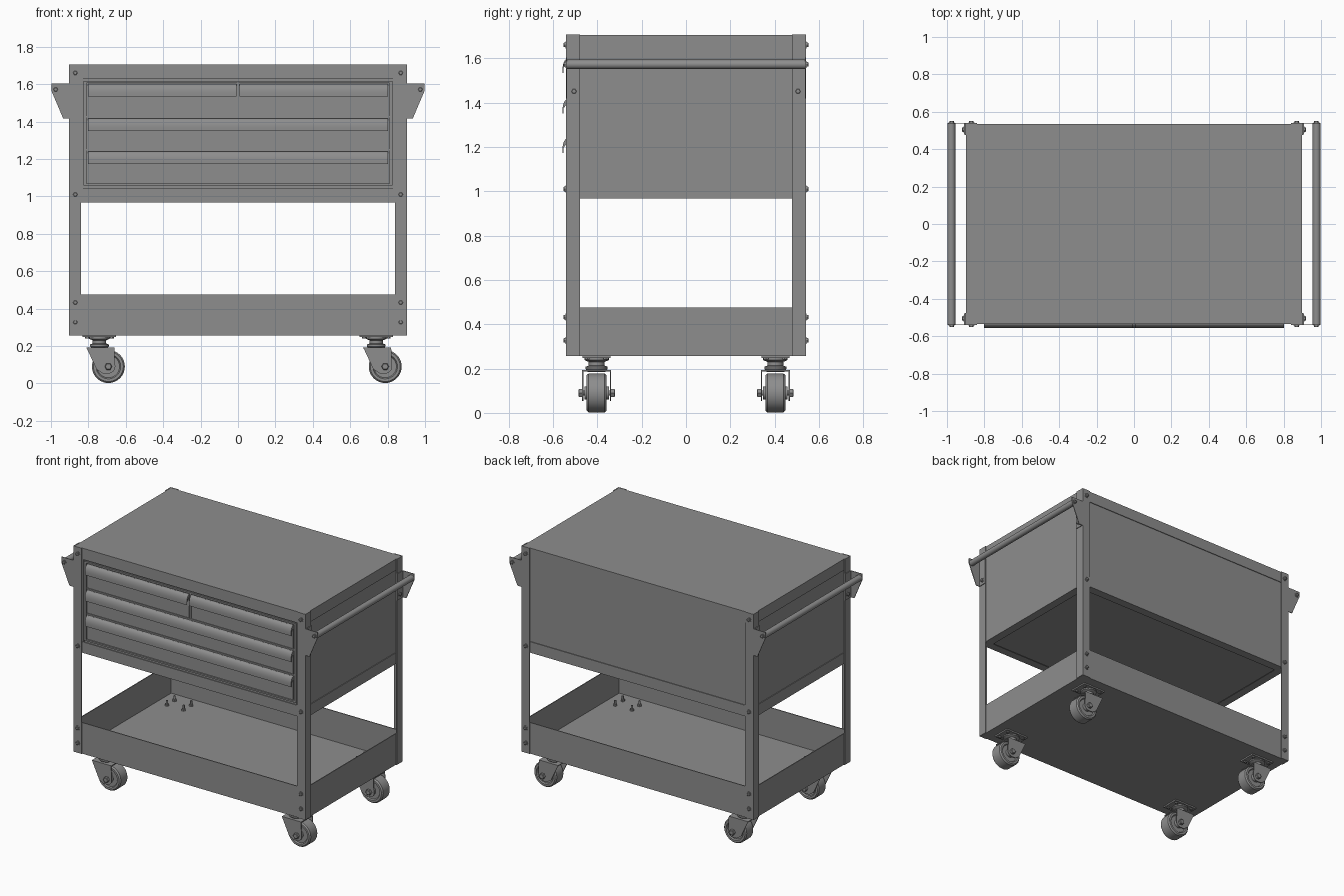
import bpy, bmesh, math
from mathutils import Vector

cube = bpy.data.objects.get("Cube")
if cube:
    bpy.data.objects.remove(cube, do_unlink=True)

GREY = (0.27, 0.27, 0.27, 1)
steel = bpy.data.materials.new("grey_steel")
steel.use_nodes = True
steel.diffuse_color = GREY
steel.node_tree.nodes["Principled BSDF"].inputs["Base Color"].default_value = GREY


def finish(name, bm, smooth=False):
    bmesh.ops.recalc_face_normals(bm, faces=bm.faces)
    mesh = bpy.data.meshes.new(name)
    bm.to_mesh(mesh)
    bm.free()
    mesh.materials.append(steel)
    ob = bpy.data.objects.new(name, mesh)
    bpy.context.collection.objects.link(ob)
    if smooth:
        bpy.ops.object.select_all(action='DESELECT')
        ob.select_set(True)
        bpy.context.view_layer.objects.active = ob
        bpy.ops.object.shade_smooth_by_angle(angle=math.radians(35))
    return ob


def place(axis, u, v, w):
    """Point with w along the axis and u, v on the other two, in order."""
    co = [u, v]
    co.insert("xyz".index(axis), w)
    return Vector(co)


def prism(name, axis, outline, a, b, smooth=False):
    bm = bmesh.new()
    ends = [[bm.verts.new(place(axis, u, v, w)) for u, v in outline] for w in (a, b)]
    bm.faces.new(ends[0])
    bm.faces.new(ends[1])
    n = len(outline)
    for i in range(n):
        j = (i + 1) % n
        bm.faces.new((ends[0][i], ends[0][j], ends[1][j], ends[1][i]))
    return finish(name, bm, smooth)


def box(name, x0, x1, y0, y1, z0, z1):
    return prism(name, 'z', [(x0, y0), (x1, y0), (x1, y1), (x0, y1)], z0, z1)


def lathe(name, axis, centre, profile, sides=24, smooth=True):
    """Turn (radius, offset) pairs around an axis through the centre."""
    bm = bmesh.new()
    rings = []
    for r, h in profile:
        turn = [math.tau * i / sides for i in range(sides)]
        rings.append([bm.verts.new(Vector(centre) + place(axis, r * math.cos(t), r * math.sin(t), h))
                      for t in turn])
    for p, q in zip(rings, rings[1:]):
        for i in range(sides):
            j = (i + 1) % sides
            bm.faces.new((p[i], p[j], q[j], q[i]))
    bm.faces.new(rings[0])
    bm.faces.new(rings[-1])
    return finish(name, bm, smooth)


def bolt(name, axis, centre, out):
    """Round washer with a hex head, facing the out direction."""
    lathe(name + "_washer", axis, centre, [(0.016, 0), (0.016, out * 0.003)], 16)
    lathe(name + "_head", axis, centre, [(0.012, 0), (0.012, out * 0.009), (0.009, out * 0.011)], 6, False)


W, D = 0.904, 0.541          # outer half width and half depth
IX, IY = 0.897, 0.535        # half size inside the corner angles
BASE, TOP = 0.257, 1.706
T = 0.006

# Cabinet: lid, body, bottom rim
box("lid", -IX, IX, -IY, IY, 1.626, TOP - 0.001)
box("cabinet_body", -0.892, 0.892, -0.525, 0.53, 0.985, 1.63)
for s in (-1, 1):
    box("bottom_band_y", -IX, IX, s * IY, s * (IY - T), 0.968, 1.045)
    box("bottom_band_x", s * IX, s * (IX - T), -IY, IY, 0.968, 1.045)
    box("bottom_lip_y", -IX, IX, s * IY, s * (IY - 0.06), 0.968, 0.972)
    box("bottom_lip_x", s * IX, s * (IX - 0.06), -IY, IY, 0.968, 0.972)
    box("face_stile", s * 0.83, s * 0.892, -0.533, -0.52, 1.04, 1.63)
    box("frame_side", s * 0.81, s * 0.825, -0.535, -0.52, 1.06, 1.615)
box("frame_top", -0.825, 0.825, -0.535, -0.52, 1.606, 1.617)
box("frame_bottom", -0.825, 0.825, -0.535, -0.52, 1.058, 1.069)


# Drawers with a rounded full-width pull along the top
def drawer(x0, x1, z0, z1):
    box("drawer_front", x0, x1, -0.532, -0.52, z0, z1)
    outer = []
    for i in range(8):
        a = math.pi / 2 * i / 7
        outer.append((-0.531 - 0.026 * math.sin(a), z1 - 0.05 + 0.05 * math.cos(a)))
    low = z1 - 0.067
    outer += [(-0.557, low), (-0.553, low), (-0.553, z1 - 0.045), (-0.531, z1 - 0.015)]
    prism("drawer_pull", 'x', outer, x0, x1, True)


drawer(-0.803, -0.009, 1.435, 1.6)
drawer(0.009, 0.803, 1.435, 1.6)
drawer(-0.803, 0.803, 1.257, 1.417)
drawer(-0.803, 0.803, 1.077, 1.24)
box("drawer_divider", -0.004, 0.004, -0.53, -0.52, 1.43, 1.607)
for z in (1.426, 1.249):
    box("drawer_rail", -0.81, 0.81, -0.53, -0.52, z - 0.004, z + 0.004)

# Open lower tray
box("tray_floor", -IX, IX, -IY, IY, BASE, BASE + T)
for s in (-1, 1):
    box("tray_wall_y", -IX, IX, s * IY, s * (IY - T), BASE, 0.476)
    box("tray_wall_x", s * IX, s * (IX - T), -IY, IY, BASE, 0.476)

# Corner angles with bolts, and push handle brackets
for sx in (-1, 1):
    for sy in (-1, 1):
        angle = [(W, D), (W - 0.064, D), (W - 0.064, D - T), (W - T, D - T), (W - T, D - 0.064), (W, D - 0.064)]
        prism("corner_leg", 'z', [(sx * x, sy * y) for x, y in angle], BASE, TOP)
        for z in (1.66, 1.01, 0.432, 0.327):
            bolt("leg_bolt", 'y', (sx * 0.87, sy * D, z), sy)
        plate = [(W, 1.604), (0.998, 1.604), (0.998, 1.565), (0.935, 1.417), (W, 1.417)]
        prism("handle_bracket", 'y', [(sx * x, z) for x, z in plate], sy * (D - 0.005), sy * D)
        box("bracket_flange", sx * W, sx * (W + 0.005), sy * D, sy * (D - 0.063), 1.417, 1.604)
        bolt("flange_bolt", 'x', (sx * (W + 0.005), sy * 0.505, 1.45), sx)
        bolt("handle_bolt", 'y', (sx * 0.975, sy * D, 1.572), sy)
    lathe("push_handle", 'y', (sx * 0.976, 0, 1.572), [(0.021, -D + 0.005), (0.021, D - 0.005)])


# Swivel casters, all trailing the same way
def caster(x, y):
    box("caster_plate", x - 0.09, x + 0.09, y - 0.063, y + 0.063, 0.247, BASE)
    lathe("caster_swivel", 'z', (x, y, 0),
          [(0.055, 0.248), (0.055, 0.238), (0.036, 0.23), (0.036, 0.213), (0.05, 0.208),
           (0.05, 0.198), (0.04, 0.185)])
    wx, wz = x + 0.048, 0.09
    box("fork_crown", x - 0.07, x + 0.08, y - 0.065, y + 0.065, 0.187, 0.193)
    # Fork cheek: flat top, round lower corner about the axle
    cheek = [(x - 0.07, 0.193), (x + 0.08, 0.193)]
    for i in range(9):
        a = math.radians(20 - 110 * i / 8)
        cheek.append((wx + 0.037 * math.cos(a), wz + 0.037 * math.sin(a)))
    cheek += [(wx - 0.03, wz - 0.037), (x - 0.015, 0.075)]
    for s in (-1, 1):
        prism("fork_cheek", 'y', cheek, y + s * 0.06, y + s * 0.065)
        lathe("axle_nut", 'y', (wx, y, wz), [(0.02, s * 0.065), (0.02, s * 0.08), (0.016, s * 0.083)], 6, False)
    lathe("axle", 'y', (wx, y, wz), [(0.012, -0.08), (0.012, 0.08)], 16)
    half = [(0.03, 0.055), (0.03, 0.037), (0.06, 0.037), (0.066, 0.045), (0.08, 0.045), (0.088, 0.036)]
    lathe("caster_wheel", 'y', (wx, y, wz), [(r, -h) for r, h in half] + half[::-1], 40)
    # Mounting studs standing up through the tray floor
    for sx in (-1, 1):
        for sy in (-1, 1):
            spot = (x + sx * 0.065, y + sy * 0.042, 0)
            lathe("stud_nut", 'z', spot, [(0.014, 0.262), (0.014, 0.275)], 6, False)
            lathe("stud", 'z', spot, [(0.007, 0.24), (0.007, 0.3)], 12)
            lathe("stud_head", 'z', spot, [(0.012, 0.24), (0.012, 0.248)], 6, False)


for cx in (-0.741, 0.739):
    for cy in (-0.403, 0.403):
        caster(cx, cy)
